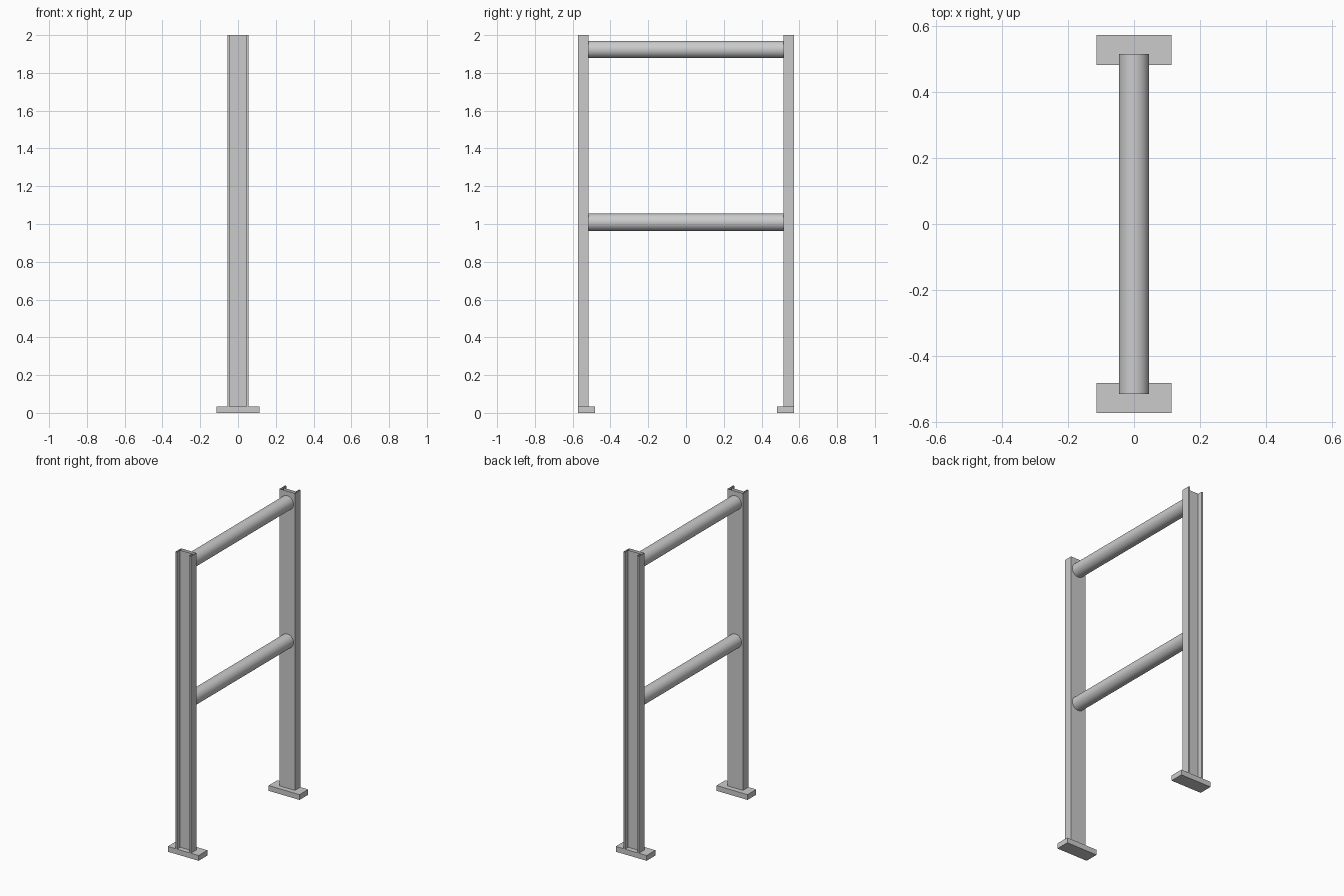
import bpy, bmesh
from math import pi
from mathutils import Matrix

if "Cube" in bpy.data.objects:
    bpy.data.objects.remove(bpy.data.objects["Cube"])


def make_object(name, bm):
    mesh = bpy.data.meshes.new(name)
    bmesh.ops.recalc_face_normals(bm, faces=bm.faces[:])
    bm.to_mesh(mesh)
    bm.free()
    obj = bpy.data.objects.new(name, mesh)
    bpy.context.collection.objects.link(obj)
    return obj


def base_plate(name, side):
    bm = bmesh.new()
    bmesh.ops.create_cube(bm, size=1)
    for v in bm.verts:
        v.co.x *= 0.226
        v.co.y = side * 0.527 + v.co.y * 0.091
        v.co.z = (v.co.z + 0.5) * 0.035
    return make_object(name, bm)


def channel_post(name, side):
    # C-shaped section, web inward and flanges outward, ends left open
    inner, web, outer = 0.515, 0.54, 0.5725
    half, lip = 0.056, 0.045
    profile = [(-half, inner), (half, inner), (half, outer), (lip, outer),
               (lip, web), (-lip, web), (-lip, outer), (-half, outer)]
    bm = bmesh.new()
    low = [bm.verts.new((x, y, 0.035)) for x, y in profile]
    high = [bm.verts.new((x, y, 2.0)) for x, y in profile]
    n = len(profile)
    for i in range(n):
        j = (i + 1) % n
        bm.faces.new((low[i], low[j], high[j], high[i]))
    if side < 0:
        bmesh.ops.rotate(bm, verts=bm.verts[:], cent=(0, 0, 0),
                         matrix=Matrix.Rotation(pi, 3, 'Z'))
    obj = make_object(name, bm)
    # an open tube needs its facing checked against the inner web
    web_face = obj.data.polygons[0]
    if web_face.normal.y * side > 0:
        obj.data.flip_normals()
    return obj


def rail(name, z):
    bpy.ops.mesh.primitive_cylinder_add(vertices=32, radius=0.046, depth=1.03,
                                        location=(0, 0, z), rotation=(pi / 2, 0, 0))
    obj = bpy.context.object
    obj.name = name
    bpy.ops.object.shade_smooth_by_angle()
    return obj


# Posts and their feet
for label, side in (("front", -1), ("back", 1)):
    base_plate(label + "_base_plate", side)
    channel_post(label + "_post", side)

# Round cross rails
rail("upper_rail", 1.924)
rail("lower_rail", 1.009)
